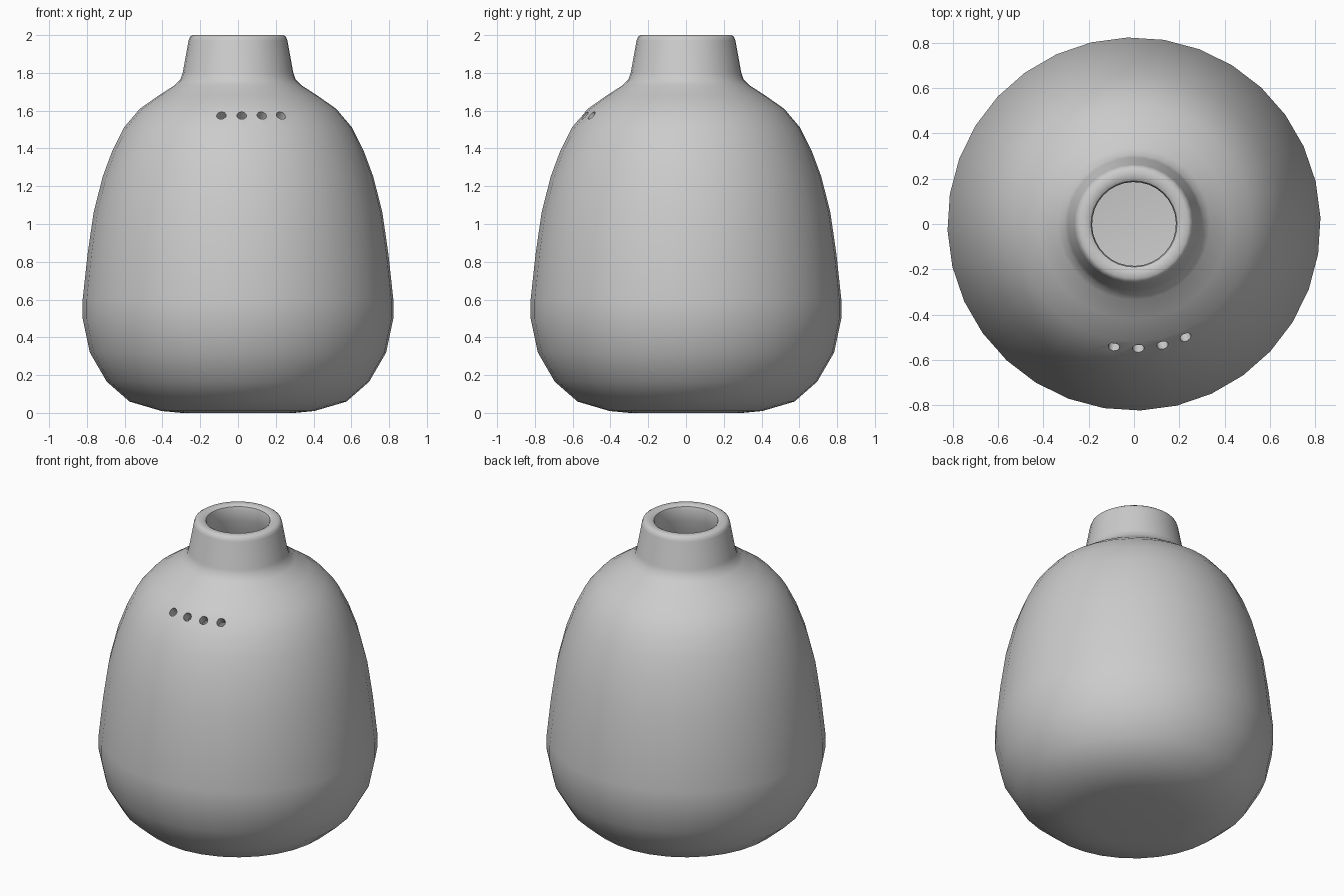
import bpy, bmesh, math
from mathutils import Vector, Matrix

if "Cube" in bpy.data.objects:
    bpy.data.objects.remove(bpy.data.objects["Cube"], do_unlink=True)

SEGMENTS = 32
TURN = math.radians(-88)          # angle of the first column of vertices

clay = bpy.data.materials.new("light grey clay")
clay.use_nodes = True
clay.diffuse_color = (0.6, 0.6, 0.6, 1)
clay.node_tree.nodes["Principled BSDF"].inputs["Base Color"].default_value = (0.6, 0.6, 0.6, 1)


def lathe(name, profile):
    """Spin a closed radius/height profile, capping it where it meets the axis."""
    bm = bmesh.new()
    verts = [bm.verts.new((r * math.cos(TURN), r * math.sin(TURN), z)) for r, z in profile]
    edges = [bm.edges.new(pair) for pair in zip(verts, verts[1:])]
    bmesh.ops.spin(bm, geom=verts + edges, axis=(0, 0, 1), cent=(0, 0, 0),
                   angle=math.tau, steps=SEGMENTS, use_merge=True)
    bmesh.ops.remove_doubles(bm, verts=bm.verts, dist=0.0005)
    bmesh.ops.recalc_face_normals(bm, faces=bm.faces)
    mesh = bpy.data.meshes.new(name)
    bm.to_mesh(mesh)
    bm.free()
    mesh.materials.append(clay)
    obj = bpy.data.objects.new(name, mesh)
    bpy.context.collection.objects.link(obj)
    return obj


# Hollow body: outside from the base up, over the lip, then down the inside
outside = [(0, 0), (0.3, 0), (0.405, 0.01), (0.575, 0.06), (0.695, 0.165),
           (0.785, 0.32), (0.823, 0.5), (0.823, 0.6), (0.797, 0.84),
           (0.765, 1.06), (0.717, 1.25), (0.665, 1.39), (0.605, 1.51),
           (0.52, 1.61), (0.42, 1.68), (0.335, 1.735), (0.305, 1.765), (0.293, 1.8)]
lip = [(0.262, 1.97), (0.255, 1.99), (0.24, 2.0), (0.205, 2.0),
       (0.19, 1.99), (0.185, 1.97), (0.185, 1.9)]
inside = [(0.225, 1.78), (0.25, 1.71), (0.37, 1.63), (0.47, 1.56), (0.55, 1.47),
          (0.65, 1.24), (0.73, 0.84), (0.755, 0.55), (0.72, 0.34),
          (0.64, 0.2), (0.54, 0.115), (0.39, 0.07), (0, 0.065)]
vase = lathe("vase_body", outside + lip + inside)

# Row of four small holes drilled square to the shoulder
bm = bmesh.new()
for i in range(4):
    angle = TURN + (i - 1) * math.tau / SEGMENTS
    out = Vector((math.cos(angle), math.sin(angle), 0))
    place = Matrix.Translation(out * 0.545 + Vector((0, 0, 1.57)))
    aim = (out + Vector((0, 0, 1))).to_track_quat('Z', 'Y').to_matrix().to_4x4()
    bmesh.ops.create_cone(bm, cap_ends=True, segments=10, radius1=0.026,
                          radius2=0.026, depth=0.3, matrix=place @ aim)
drill_mesh = bpy.data.meshes.new("hole_drill")
bm.to_mesh(drill_mesh)
bm.free()
drill_mesh.materials.append(clay)
drill = bpy.data.objects.new("hole_drill", drill_mesh)
bpy.context.collection.objects.link(drill)
drill.hide_render = True
cut = vase.modifiers.new("holes", 'BOOLEAN')
cut.operation = 'DIFFERENCE'
cut.solver = 'EXACT'
cut.object = drill

# Apply the cut, drop the drill and smooth the surface
bpy.context.view_layer.objects.active = vase
vase.select_set(True)
bpy.ops.object.modifier_apply(modifier=cut.name)
bpy.data.objects.remove(drill, do_unlink=True)
bpy.ops.object.shade_smooth_by_angle(angle=math.radians(40))
